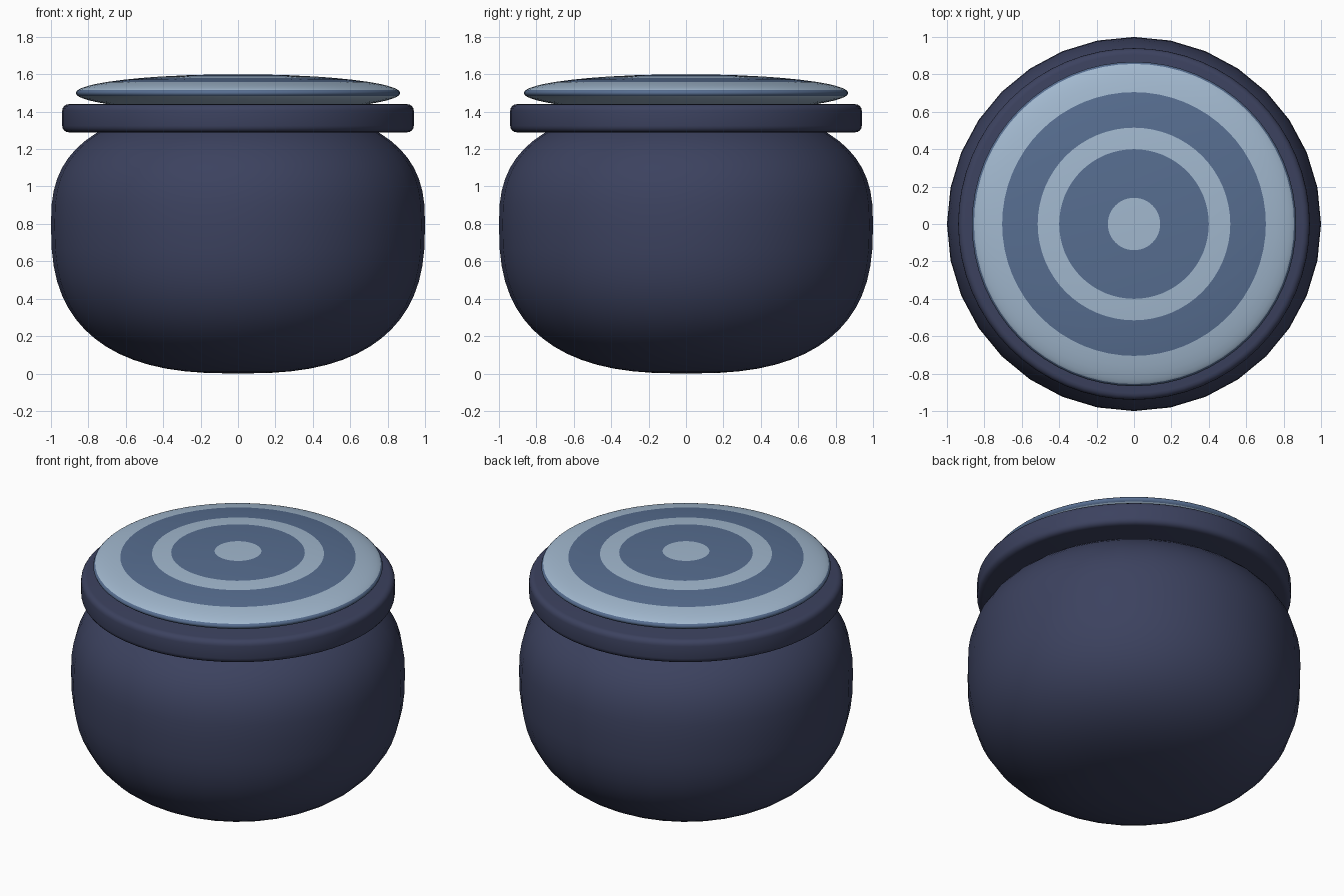
import bpy, bmesh, math

if "Cube" in bpy.data.objects:
    bpy.data.objects.remove(bpy.data.objects["Cube"])


def material(name, rgb):
    m = bpy.data.materials.new(name)
    m.diffuse_color = (*rgb, 1)
    m.use_nodes = True
    m.node_tree.nodes["Principled BSDF"].inputs["Base Color"].default_value = m.diffuse_color
    return m


NAVY = material("dark navy", (0.045, 0.054, 0.114))
PALE = material("pale blue", (0.36, 0.48, 0.62))
SLATE = material("slate blue", (0.095, 0.155, 0.28))


def lathe(name, profile, sides, mats, angle, rule=None):
    """Spin an (r, z) profile, listed bottom to top, about the z axis."""
    bm = bmesh.new()
    rings = []
    for r, z in profile:
        if r < 1e-5:
            rings.append([bm.verts.new((0, 0, z))])
        else:
            rings.append([bm.verts.new((r * math.cos(2 * math.pi * i / sides),
                                        r * math.sin(2 * math.pi * i / sides), z))
                          for i in range(sides)])
    for k, (a, b) in enumerate(zip(rings, rings[1:])):
        (r0, z0), (r1, z1) = profile[k], profile[k + 1]
        for i in range(sides):
            j = (i + 1) % sides
            if len(a) == 1:
                vs = (a[0], b[j], b[i])
            elif len(b) == 1:
                vs = (a[i], a[j], b[0])
            else:
                vs = (a[i], a[j], b[j], b[i])
            f = bm.faces.new(vs)
            if rule:
                f.material_index = rule((r0 + r1) / 2, (z0 + z1) / 2)
    bmesh.ops.recalc_face_normals(bm, faces=bm.faces)
    me = bpy.data.meshes.new(name)
    bm.to_mesh(me)
    bm.free()
    for m in mats:
        me.materials.append(m)
    ob = bpy.data.objects.new(name, me)
    bpy.context.collection.objects.link(ob)
    bpy.ops.object.select_all(action='DESELECT')
    ob.select_set(True)
    bpy.context.view_layer.objects.active = ob
    bpy.ops.object.shade_smooth_by_angle(angle=math.radians(angle))
    return ob


# Pot body: a squarish oval, taller below its widest line than above
P, MID, LOW, HIGH = 2.6, 0.8, 0.8, 0.627
body = []
for k in range(33):
    t = -math.pi / 2 + math.pi * k / 32
    c, s = max(math.cos(t), 0), math.sin(t)
    h = HIGH if s > 0 else LOW
    r = 0 if k in (0, 32) else c ** (2 / P)
    body.append((r, MID + math.copysign(h * abs(s) ** (2 / P), s)))
lathe("pot_body", body, 32, [NAVY], 40)

# Collar: thick disc with rounded edges
R, Z0, Z1, B = 0.94, 1.29, 1.44, 0.035
collar = [(0, Z0)]
for zc, start in ((Z0 + B, -90), (Z1 - B, 0)):
    for k in range(5):
        a = math.radians(start + 22.5 * k)
        collar.append((R - B + B * math.cos(a), zc + B * math.sin(a)))
collar.append((0, Z1))
lathe("collar", collar, 64, [NAVY], 40)

# Lid: flattened ball with painted rings and a thin rim band
LR, LH, LZ = 0.867, 0.1, 1.5
STRIPES = (0.14, 0.40, 0.515, 0.705)
BAND = LR * math.sqrt(1 - 0.16 ** 2)
radii = sorted([0.07, 0.27, 0.46, 0.61, 0.76, 0.80, 0.83, 0.847,
                BAND, 0.864, *STRIPES])


def height(r):
    return LH * math.sqrt(1 - (r / LR) ** 2)


lid = [(0, LZ - LH)] + [(r, LZ - height(r)) for r in radii] + [(LR, LZ)]
lid += [(r, LZ + height(r)) for r in reversed(radii)] + [(0, LZ + LH)]


def lid_colour(r, z):
    if r > BAND:
        return 1
    return sum(r > s for s in STRIPES) % 2


lathe("striped_lid", lid, 64, [PALE, SLATE], 80, lid_colour)
